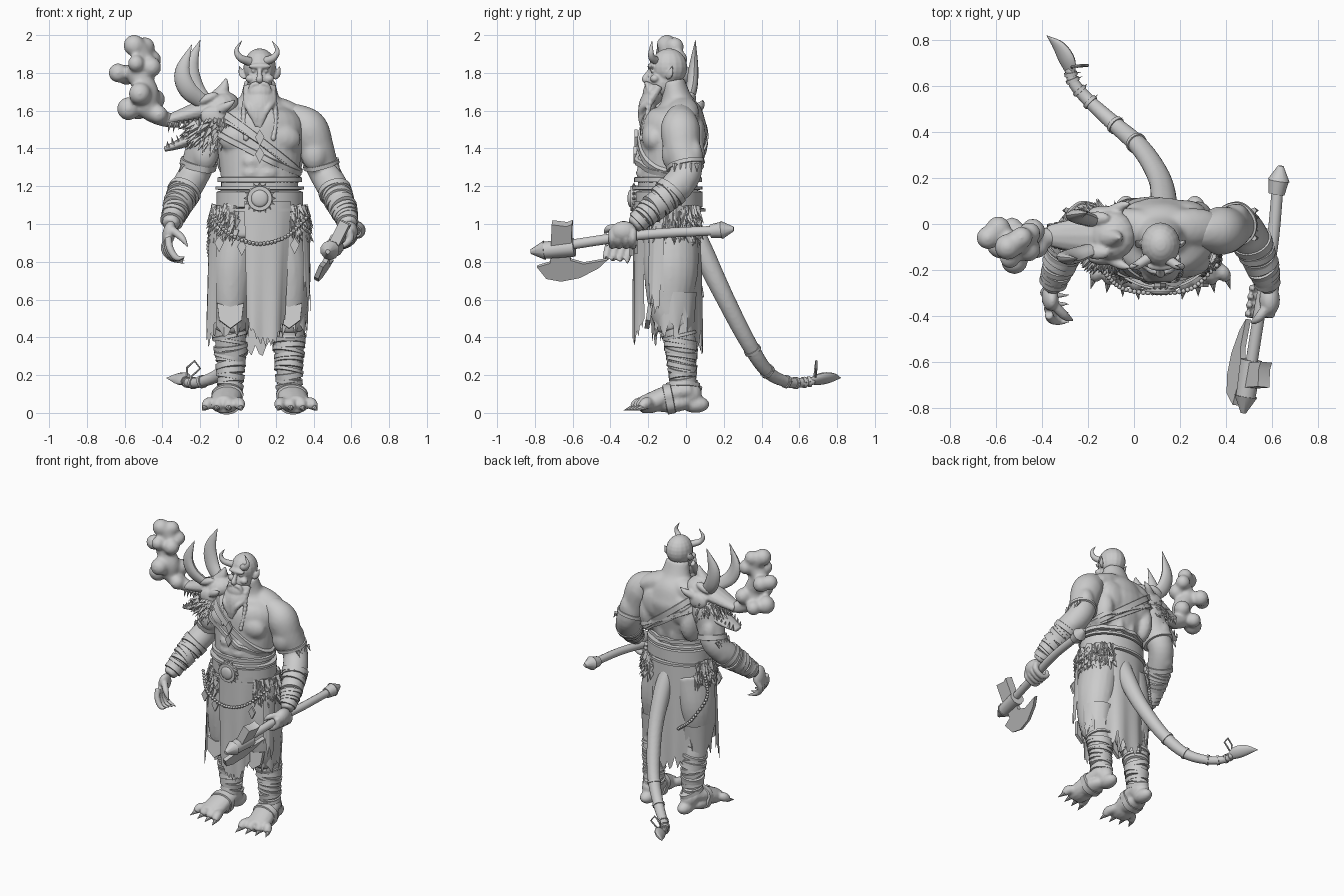
import bpy, bmesh, math, random
from mathutils import Vector as V, Matrix, Euler
from mathutils.bvhtree import BVHTree
random.seed(4)
CX = 0.115            # body midline
SIDES = (-1, 1)
R = random.uniform

def finish(name, bm, angle=40):
    bmesh.ops.recalc_face_normals(bm, faces=bm.faces[:])
    me = bpy.data.meshes.new(name)
    bm.to_mesh(me); bm.free()
    for p in me.polygons: p.use_smooth = True
    me.set_sharp_from_angle(angle=math.radians(angle))
    ob = bpy.data.objects.new(name, me)
    bpy.context.collection.objects.link(ob)
    return ob

def curve(pts, sub):
    # Catmull-Rom through (x, y, z, radius) points
    P = [V(p) for p in pts]; P = [2*P[0]-P[1]] + P + [2*P[-1]-P[-2]]
    out = []
    for i in range(1, len(P)-2):
        a, b, c, d = P[i-1:i+3]
        for k in range(sub):
            t = k/sub
            out.append(.5*(2*b+(c-a)*t+(2*a-5*b+4*c-d)*t*t+(3*b-a-3*c+d)*t**3))
    return out + [P[-2]]

def tube(bm, pts, n=12, sub=5, sq=1.0, side=None):
    C = curve(pts, sub); rings = []; u = None
    for i, p in enumerate(C):
        t = (C[min(i+1, len(C)-1)]-C[max(i-1, 0)]).xyz.normalized()
        u = u or (V(side) if side else t.orthogonal())
        u = (u-t*u.dot(t)).normalized(); v = t.cross(u); r = max(p.w, .001)
        rings.append([bm.verts.new(p.xyz+r*(math.cos(a)*u+sq*math.sin(a)*v))
                      for a in (2*math.pi*k/n for k in range(n))])
    for A, B in zip(rings, rings[1:]):
        for k in range(n): bm.faces.new((A[k], A[k-1], B[k-1], B[k]))
    bm.faces.new(rings[0]); bm.faces.new(rings[-1])

def ell(bm, c, r, rot=(0, 0, 0), seg=16):
    m = Matrix.Translation(c) @ Euler(rot).to_matrix().to_4x4() @ Matrix.Diagonal((*r, 1))
    bmesh.ops.create_uvsphere(bm, u_segments=seg, v_segments=seg*3//4, radius=1, matrix=m)

def spike(bm, p, d, length, r, n=5, r2=0):
    d = V(d).normalized()
    m = Matrix.Translation(V(p)+d*length/2) @ d.to_track_quat('Z', 'Y').to_matrix().to_4x4()
    bmesh.ops.create_cone(bm, cap_ends=True, segments=n, radius1=r, radius2=r2, depth=length, matrix=m)

def blob(name, bm, voxel=.012, it=3):
    # fuse overlapping volumes into one smooth skin; returns a tree for wrapping bands
    ob = finish(name, bm)
    m = ob.modifiers.new('fuse', 'REMESH'); m.mode = 'VOXEL'; m.voxel_size = voxel; m.use_smooth_shade = True
    s = ob.modifiers.new('relax', 'SMOOTH'); s.factor = .5; s.iterations = it
    me = bpy.data.meshes.new_from_object(ob.evaluated_get(bpy.context.evaluated_depsgraph_get()))
    ob.modifiers.clear(); ob.data = me
    for p in me.polygons: p.use_smooth = True
    b = bmesh.new(); b.from_mesh(me); tree = BVHTree.FromBMesh(b); b.free()
    return tree

def wrap(bm, tree, c, axis, w, th, n=40):
    # band that hugs the surface around an axis
    c = V(c); ax = V(axis).normalized(); u = ax.orthogonal().normalized(); v = ax.cross(u); rows = []; last = .1
    for k in range(n):
        d = math.cos(2*math.pi*k/n)*u+math.sin(2*math.pi*k/n)*v
        h = tree.ray_cast(c, d)
        last = h[3] if h[0] else last
        rows.append([bm.verts.new(c+d*(last+o)+ax*w*s) for o, s in ((-.01, -.5), (th, -.4), (th, .4), (-.01, .5))])
    for k in range(n):
        for j in range(4):
            bm.faces.new((rows[k-1][j-1], rows[k-1][j], rows[k][j], rows[k][j-1]))

def plate(bm, o, u, v, outline, th):
    o, u, v = V(o), V(u).normalized(), V(v).normalized(); nrm = u.cross(v).normalized()*th/2
    a = [bm.verts.new(o+u*p+v*q-nrm) for p, q in outline]; b = [bm.verts.new(x.co+2*nrm) for x in a]
    bm.faces.new(a); bm.faces.new(b)
    for k in range(len(a)): bm.faces.new((a[k-1], a[k], b[k], b[k-1]))

def cloth(name, a0, a1, zt, zb, r0, r1, c=(CX, -.085), rag=.08, arch=0, nu=26, nv=10):
    bm = bmesh.new(); g = []
    for i in range(nu+1):
        u = i/nu; a = math.radians(a0+(a1-a0)*u)
        z1 = zb+arch*(2*u-1)**2+R(0, rag)*(i % 3 > 0)
        col = []
        for j in range(nv+1):
            t = j/nv; f = 1+.04*t*math.sin(u*(a1-a0)*.18)
            col.append(bm.verts.new((c[0]+(r0[0]+(r1[0]-r0[0])*t)*f*math.cos(a),
                                     c[1]+(r0[1]+(r1[1]-r0[1])*t)*f*math.sin(a), zt+(z1-zt)*t)))
        g.append(col)
    for A, B in zip(g, g[1:]):
        for j in range(nv): bm.faces.new((A[j], A[j+1], B[j+1], B[j]))
    bmesh.ops.solidify(bm, geom=bm.faces[:], thickness=.012)
    finish(name, bm)

# torso with muscles
bm = bmesh.new()
tube(bm, [(CX, y, z, r) for y, z, r in ((-.085, .93, .22), (-.09, 1.1, .213), (-.1, 1.22, .205), (-.08, 1.38, .222),
     (-.06, 1.52, .235), (-.045, 1.6, .18), (-.05, 1.66, .11), (-.07, 1.76, .08))], n=28, sq=.76, side=(1, 0, 0))
for s in SIDES:
    ell(bm, (CX+s*.1, -.165, 1.46), (.12, .07, .085), (0, s*.2, 0))
    ell(bm, (CX+s*.14, -.015, 1.59), (.16, .085, .065), (0, s*.42, 0))
    ell(bm, (CX+s*.165, 0, 1.38), (.07, .1, .14))
    ell(bm, (CX+s*.1, .05, 1.47), (.1, .055, .11))
    ell(bm, (CX+s*.045, .03, 1.3), (.04, .045, .14))
    for z in (1.27, 1.33): ell(bm, (CX+s*.045, -.235, z), (.045, .03, .035))
torso = blob('torso', bm)

# head, face and ears
bm = bmesh.new()
ell(bm, (CX, -.09, 1.83), (.086, .097, .1)); ell(bm, (CX, -.125, 1.75), (.066, .075, .08))
ell(bm, (CX, -.182, 1.835), (.062, .022, .017))
tube(bm, [(CX, -.18, 1.83, .011), (CX, -.205, 1.79, .014), (CX, -.215, 1.765, .02), (CX, -.19, 1.755, .012)])
for s in SIDES:
    ell(bm, (CX+s*.048, -.165, 1.77), (.028, .025, .022))
    ell(bm, (CX+s*.033, -.178, 1.81), (.012, .01, .008))
    tube(bm, [(CX+s*.078, -.1, 1.77, .012), (CX+s*.095, -.085, 1.795, .02), (CX+s*.108, -.07, 1.84, .003)], sq=.6)
blob('head', bm, .006, 2)
for s in SIDES:
    bm = bmesh.new()
    tube(bm, [(.1+s*.04, -.15, 1.86, .024), (.1+s*.088, -.18, 1.88, .019), (.1+s*.108, -.185, 1.92, .012), (.1+s*.08, -.18, 1.97, .001)])
    finish('head_horn', bm)

# beard, moustache and braids
bm = bmesh.new()
ell(bm, (CX, -.175, 1.69), (.07, .055, .065)); ell(bm, (CX, -.2, 1.62), (.055, .04, .07))
for i in range(15):
    a = (i-7)/7; e = R(-.012, .012)
    tube(bm, [(CX+a*.068, -.17+.03*a*a, 1.73, .019), (CX+a*.066, -.222+.03*a*a, 1.65, .023),
              (CX+a*.048+e, -.235, 1.57+.04*a*a, .019), (CX+a*.02+e, -.24, 1.5+.05*abs(a)+e, .003)], n=8)
for s in SIDES:
    tube(bm, [(CX+s*.005, -.212, 1.745, .011), (CX+s*.04, -.2, 1.73, .016), (CX+s*.068, -.19, 1.66, .004)], n=8)
    for k in range(10): ell(bm, (CX+s*(.07+.015*math.sin(k/3)), -.18-.006*k, 1.69-.026*k), (.016, .016, .018), seg=8)
blob('beard', bm, .006, 1)

# arms and wraps
for s in SIDES:
    bm = bmesh.new(); X = lambda o: CX+s*o
    arm = [(X(.14), -.03, 1.56, .07), (X(.2), -.03, 1.55, .085), (X(.258), -.03, 1.5, .106), (X(.30), -.02, 1.39, .096), (X(.345), 0, 1.27, .084),
           (X(.40), -.08, 1.17, .082), (X(.445), -.19, 1.07, .062), (X(.475), -.28, .99, .045)]
    tube(bm, arm, n=18)
    ell(bm, (X(.29), -.07, 1.37), (.07, .06, .09)); ell(bm, (X(.33), .04, 1.36), (.055, .05, .09)); ell(bm, (X(.39), -.02, 1.2), (.065, .06, .07))
    tree = blob('arm', bm, it=6)
    bm = bmesh.new(); C = curve(arm, 5)
    for i in (18, 25, 26, 27, 28, 29, 30, 31, 32, 33):
        w = wrap(bm, tree, C[i].xyz, (C[i+1]-C[i-1]).xyz.normalized()+V((R(-.2, .2), 0, R(-.2, .2))), R(.022, .045), R(.006, .012))
    for k in range(5): spike(bm, C[18].xyz+V((s*.08, (k-2)*.03, 0)), (s*.5, 0, -1), .05, .014)
    finish('arm_wraps', bm)
bm = bmesh.new()    # open hand
ell(bm, (-.365, -.32, .95), (.035, .055, .07), (.4, .2, 0))
for i in range(4):
    y = -.29-.038*i
    tube(bm, [(-.37, y+.01, .93, .02), (-.39+.01*i, y-.01, .87, .02), (-.355+.01*i, y-.02, .82, .017), (-.28, y-.02, .79+.012*i, .004)], n=8)
tube(bm, [(-.35, -.35, .97, .022), (-.3, -.4, .93, .02), (-.265, -.42, .88, .005)], n=8)
blob('open_hand', bm, .007, 2)
bm = bmesh.new()    # gripping hand
ell(bm, (.59, -.33, .96), (.045, .07, .055))
for i in range(4):
    y = -.28-.037*i; x = .553+.16*(y+.33)
    tube(bm, [(x+.045, y, .97, .02), (x+.05, y, .92, .02), (x, y, .885, .019), (x-.045, y, .905, .018), (x-.042, y, .945, .01)], n=8)
tube(bm, [(.58, -.36, .98, .024), (.54, -.41, .975, .02), (.51, -.43, .95, .008)], n=8)
blob('gripping_hand', bm, .007, 2)

# legs, feet, wraps and ragged trouser hems
for s in SIDES:
    X = lambda o: CX+s*o
    bm = bmesh.new()
    tube(bm, [(X(.11), -.08, .98, .125), (X(.145), -.08, .76, .126), (X(.155), -.085, .57, .1), (X(.155), -.05, .45, .085)], n=20, sq=1.15, side=(1, 0, 0))
    blob('trouser_leg', bm)
    cloth('trouser_hem', 0, 360, .64, .4, (.106, .122), (.095, .1), (X(.155), -.065), .12)
    bm = bmesh.new()
    shin = [(X(.155), -.06, .54, .08), (X(.155), -.03, .38, .082), (X(.155), -.02, .25, .068), (X(.155), -.015, .12, .062)]
    tube(bm, shin, n=18)
    ell(bm, (X(.15), .05, .045), (.05, .075, .045)); ell(bm, (X(.155), .01, .1), (.058, .075, .07))
    tube(bm, [(X(.155), .02, .12, .066), (X(.17), -.09, .095, .078), (X(.185), -.18, .055, .082), (X(.19), -.24, .042, .065)], n=14, sq=.68, side=(1, 0, 0))
    ell(bm, (X(.175), -.09, .05), (.068, .12, .048))
    for i in range(4):
        tube(bm, [(X(.125+.04*i), -.19, .055, .028), (X(.108+.055*i), -.25+.012*i, .05, .032), (X(.102+.062*i), -.285+.015*i, .028, .022)], n=10)
    tree = blob('lower_leg', bm, .01, 2)
    bm = bmesh.new(); C = curve(shin, 5)
    for i in range(4, 15):
        wrap(bm, tree, C[i].xyz, (R(-.25, .25), R(-.25, .25), 1), R(.02, .04), R(.006, .013))
    wrap(bm, tree, (X(.165), -.09, .075), (0, -1, -.2), .05, .008)
    finish('shin_wraps', bm)
    bm = bmesh.new()
    for i in range(4): spike(bm, (X(.102+.062*i), -.275+.015*i, .03), (s*(i-1)*.15, -1, -.3), .06, .018, 8)
    finish('toe_claws', bm)
    bm = bmesh.new()
    plate(bm, (X(.155), -.195, .53), (1, 0, 0), (0, .15, 1), [(-.07, .05), (0, .03), (.07, .05), (.06, -.04), (0, -.085), (-.06, -.04)], .025)
    finish('knee_plate', bm)

# skirt cloths
cloth('front_cloth', 250, 314, 1.12, .35, (.24, .195), (.2, .195), arch=.14, rag=.05)
cloth('back_cloth', 30, 152, 1.1, .3, (.235, .165), (.24, .175), arch=.15, rag=.14)
cloth('left_flap', 186, 212, 1.05, .35, (.27, .19), (.28, .22), arch=.1, rag=.1, nu=12)
cloth('right_flap', 326, 350, 1.05, .52, (.27, .19), (.28, .21), arch=.12, rag=.1, nu=12)

# hip fur on both sides
bm = bmesh.new()
for i in range(400):
    a = math.radians(R(-48, 62) if i % 2 else R(145, 240)); z = R(.96, 1.1)
    d = V((math.cos(a), math.sin(a), 0))
    spike(bm, (CX+.24*d.x, -.085+.17*d.y, z), d*.4+V((R(-.3, .3), R(-.3, .3), -1)), R(.06, .09), .02, 4)
finish('hip_fur', bm, 20)

# belts, buckle, straps
bm = bmesh.new()
for z, w, th in ((1.13, .1, .02), (1.19, .02, .03), (1.075, .02, .03), (1.235, .03, .02)):
    wrap(bm, torso, (CX, -.09, z), (0, 0, 1), w, th, 56)
finish('belt', bm)
bm = bmesh.new()
spike(bm, (CX, -.25, 1.135), (0, -1, 0), .045, .07, 28, .065)
ell(bm, (CX, -.295, 1.135), (.045, .015, .045))
for k in range(16):
    a = k*math.pi/8; d = V((math.cos(a), 0, math.sin(a)))
    spike(bm, V((CX, -.275, 1.135))+d*.062, d, .024, .013)
finish('buckle', bm)
bm = bmesh.new()
for z, nx, ny, w in ((1.43, .62, .06, .045), (1.38, .4, -.08, .035), (1.4, .55, .15, .025)):
    wrap(bm, torso, (CX, -.07, z), (nx, ny, .8), w, .012, 60)
finish('chest_straps', bm)

# chains, charms and pendant
bm = bmesh.new()
for path in ([(-.14, -.2, 1.05, 0), (-.05, -.28, .95, 0), (.1, -.3, .895, 0), (.25, -.28, .93, 0), (.36, -.18, 1.03, 0)],
             [(-.14, -.02, 1.0, 0), (-.155, -.02, .85, 0), (-.09, .065, .7, 0), (.0, .085, .62, 0)]):
    for p in curve(path, 8): ell(bm, p.xyz, (.011,)*3, seg=8)
for x, y, z in ((.02, -.29, .88), (.3, -.265, .89), (CX, -.27, 1.37), (CX, -.265, 1.46), (-.1, -.235, .9)):
    plate(bm, (x, y, z), (1, 0, 0), (0, 0, 1), [(-.025, 0), (0, -.05), (.025, 0), (0, .04)], .016)
finish('chains_and_charms', bm)

# beast skull on the shoulder
bm = bmesh.new()
ell(bm, (-.1, -.05, 1.62), (.11, .11, .08), (0, -.3, 0))
tube(bm, [(-.1, -.05, 1.63, .1), (-.2, -.05, 1.6, .088), (-.3, -.05, 1.57, .065), (-.375, -.05, 1.55, .045)], sq=.6, side=(0, 1, 0))
tube(bm, [(-.1, -.05, 1.51, .11), (-.22, -.05, 1.46, .09), (-.32, -.05, 1.42, .065), (-.39, -.05, 1.395, .035)], sq=.38, side=(0, 1, 0))
for s in SIDES:
    ell(bm, (-.16, -.05+s*.075, 1.665), (.06, .03, .025), (0, -.4, 0))
    ell(bm, (-.13, -.05+s*.1, 1.57), (.07, .03, .055))
    tube(bm, [(-.1, -.05+s*.1, 1.6, .03), (-.05, -.05+s*.13, 1.63, .02), (-.01, -.05+s*.14, 1.66, .002)])
tube(bm, [(-.1, -.06, 1.67, .05), (-.075, -.06, 1.72, .03), (-.06, -.06, 1.78, .002)])
blob('shoulder_skull', bm, .008, 1)
bm = bmesh.new()
for s in SIDES:
    for i in range(8):
        x = -.17-.027*i; w = .078-.005*i
        spike(bm, (x, -.05+s*w, 1.565-.004*i), (-.2, 0, -1), R(.035, .06), .012)
        spike(bm, (x-.01, -.05+s*w, 1.475-.01*i), (-.2, 0, 1), R(.03, .05), .011)
finish('skull_teeth', bm)
bm = bmesh.new()
tube(bm, [(-.17, .01, 1.64, .04), (-.23, .03, 1.72, .05), (-.25, .04, 1.83, .042), (-.2, .05, 1.975, .001)], sq=.6, side=(1, 0, 0))
tube(bm, [(-.18, -.11, 1.64, .04), (-.265, -.14, 1.71, .05), (-.295, -.15, 1.81, .04), (-.245, -.15, 1.95, .001)], sq=.6, side=(1, 0, 0))
finish('skull_horns', bm)
bm = bmesh.new()
for i in range(170):    # shoulder mane
    d = V((R(-1, .7), R(-1, .8), R(-.6, .4))).normalized()
    spike(bm, V((-.12, -.06, 1.51))+V((d.x*.13, d.y*.11, d.z*.1)), d+V((-.35, 0, -.8)), R(.05, .09), .02, 4)
finish('shoulder_mane', bm, 20)

# smoke plume
bm = bmesh.new()
tube(bm, [(-.3, -.05, 1.54, .035), (-.4, -.06, 1.56, .045), (-.48, -.08, 1.62, .062), (-.48, -.09, 1.7, .062), (-.53, -.09, 1.8, .06), (-.5, -.08, 1.87, .05), (-.53, -.09, 1.94, .055)])
for x, y, z, r in ((-.58, -.09, 1.61, .062), (-.53, -.02, 1.6, .05), (-.44, -.03, 1.66, .055), (-.52, -.16, 1.69, .06), (-.635, -.06, 1.8, .052), (-.59, -.02, 1.79, .055),
                   (-.46, -.11, 1.83, .055), (-.55, -.1, 1.945, .058), (-.49, -.06, 1.94, .05), (-.455, -.04, 1.87, .05), (-.42, -.1, 1.58, .05), (-.54, -.15, 1.85, .045)):
    ell(bm, (x, y, z), (r, r, r))
blob('smoke', bm, .01, 14)

# tail with bands and blade tip
tail = [(.12, .02, 1.0, .055), (.13, .09, .85, .058), (.11, .2, .62, .05), (.03, .33, .37, .043), (-.08, .43, .22, .036),
        (-.19, .53, .165, .03), (-.26, .61, .16, .026), (-.28, .68, .17, .022)]
bm = bmesh.new(); tube(bm, tail, n=16)
tree = blob('tail', bm, .009, 2)
bm = bmesh.new(); C = curve(tail, 5)
for i in (16, 20, 25, 28, 31, 33):
    ax = (C[i+1]-C[i-1]).xyz
    wrap(bm, tree, C[i].xyz, ax, .02, .006, 16)
    spike(bm, C[i].xyz, ax.cross(V((0, 0, 1))), .05, .008)
finish('tail_bands', bm)
bm = bmesh.new()
tube(bm, [(-.275, .65, .165, .022), (-.29, .71, .18, .042), (-.325, .77, .185, .034), (-.38, .82, .185, .001)], sq=.5, side=(1, .5, 1))
finish('tail_blade', bm)
bm = bmesh.new()
tube(bm, [(-.27, .68, .19, .006), (-.27, .685, .24, .006), (-.23, .69, .275, .006), (-.2, .69, .235, .006), (-.25, .685, .19, .006)], n=6, sub=1)
finish('tail_charm', bm)

# axe
bm = bmesh.new()
tube(bm, [(.625, .16, .965, .026), (.6, -.1, .953, .027), (.55, -.36, .928, .027), (.49, -.74, .87, .027)])
A = V((.15, .98, .1)).normalized()
spike(bm, (.62, .13, .962), A, .06, .035, 12, .044); spike(bm, V((.62, .13, .962))+A*.06, A, .065, .048, 12, .012)
finish('axe_handle', bm)
bm = bmesh.new(); o = V((.5, -.66, .87)); d = V((-.45, 0, -.9))
spike(bm, o+A*.07, -A, .16, .05, 10, .045); spike(bm, o-A*.09, -A, .075, .052, 10, .012)
plate(bm, o, A, d, [(.045, 0), (.05, .07), (.12, .1), (.25, .09), (.2, .135), (.1, .18), (0, .19), (-.08, .165), (-.13, .09), (-.06, .075), (-.055, 0)], .025)
plate(bm, o, A, d, [(-.055, 0), (.055, 0), (.06, -.15), (.03, -.14), (-.05, -.16)], .055)
finish('axe_head', bm)
